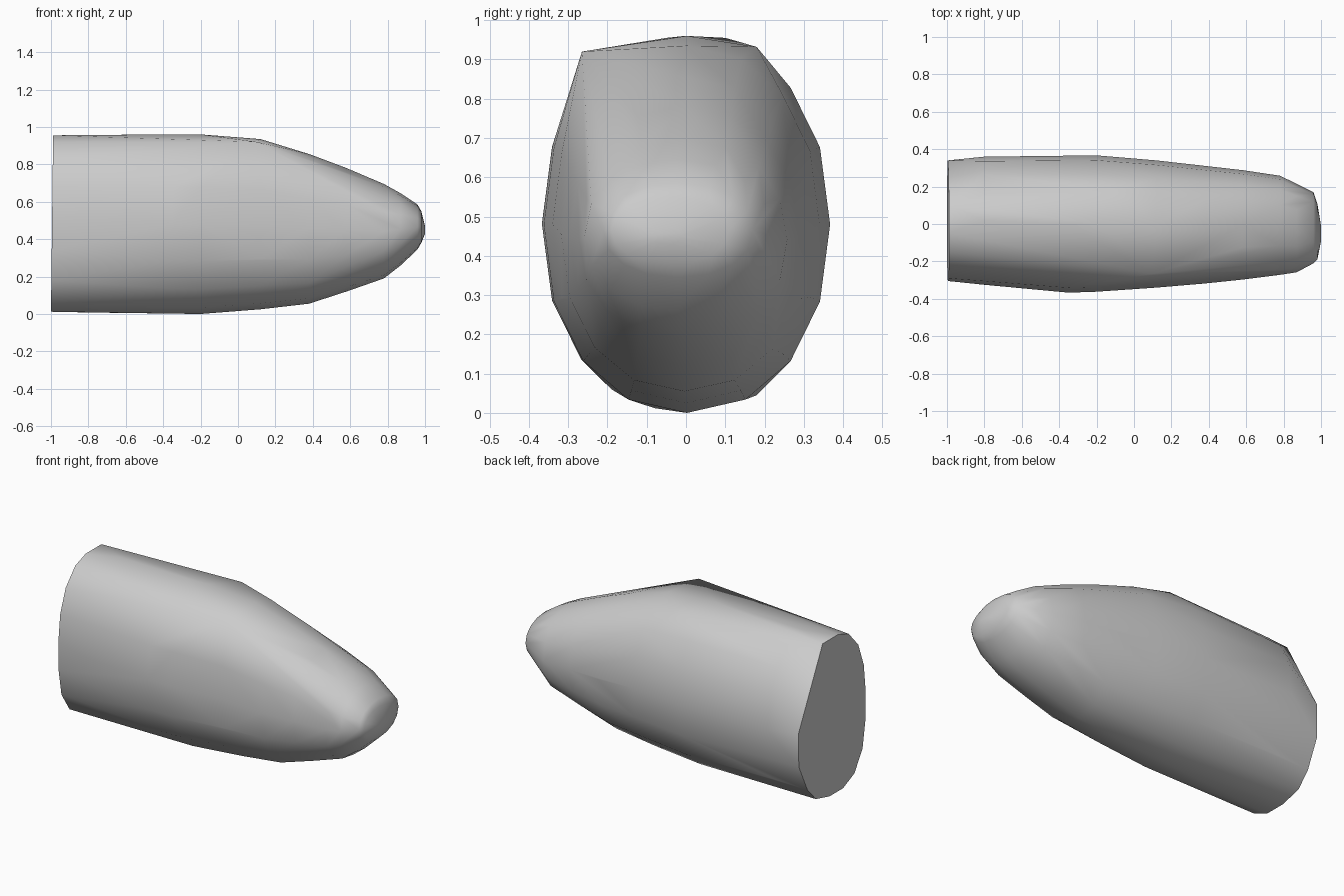
import bpy, bmesh, math

if "Cube" in bpy.data.objects:
    bpy.data.objects.remove(bpy.data.objects["Cube"])

# Hull stations: x, bottom z, top z, min y, max y
STATIONS = [
    (-0.80, .008, .957, -.325, .36),
    (-0.35, .004, .96, -.367, .362),
    (-0.20, .00, .96, -.362, .367),
    (0.12, .025, .935, -.34, .34),
    (0.38, .055, .855, -.318, .31),
    (0.58, .12, .78, -.297, .288),
    (0.78, .19, .695, -.272, .258),
    (0.87, .26, .645, -.258, .215),
    (0.96, .345, .585, -.21, .17),
    (0.98, .38, .55, -.19, .11),
    (1.00, .43, .47, -.09, -.01),
]
# Lopsided rear opening outline (y, z)
REAR = [(.10, .955), (.34, .50), (.34, .30), (.26, .13), (.18, .045), (.05, .012),
        (-.08, .012), (-.19, .06), (-.27, .18), (-.30, .34), (-.305, .52),
        (-.29, .68), (-.24, .82), (-.15, .92), (-.05, .955)]
# Raised shoulder corners
CORNERS = [(.10, -.265, .92), (-.10, .18, .932)]


def ring(x, z0, z1, y0, y1, sides=16, power=0.93):
    """Slightly squared oval across the hull."""
    pts = []
    for i in range(sides):
        a = math.tau * i / sides
        c, s = math.cos(a), math.sin(a)
        y = (y0 + y1) / 2 + (y1 - y0) / 2 * math.copysign(abs(c) ** power, c)
        z = (z0 + z1) / 2 + (z1 - z0) / 2 * math.copysign(abs(s) ** power, s)
        pts.append((x, y, z))
    return pts


# Blunt shell: skin tightly stretched over the stations
bm = bmesh.new()
points = [(-1.0 + .012 * z, y, z) for y, z in REAR] + CORNERS
for st in STATIONS:
    points += ring(*st)
verts = [bm.verts.new(p) for p in points]
res = bmesh.ops.convex_hull(bm, input=verts)
junk = {g for g in res["geom_interior"] + res["geom_unused"]
        if isinstance(g, bmesh.types.BMVert)}
bmesh.ops.delete(bm, geom=list(junk), context='VERTS')
bmesh.ops.recalc_face_normals(bm, faces=bm.faces)

mesh = bpy.data.meshes.new("blunt_shell")
bm.to_mesh(mesh)
bm.free()
shell = bpy.data.objects.new("blunt_shell", mesh)
bpy.context.collection.objects.link(shell)

# Smooth sides, crisp rear edge
bpy.context.view_layer.objects.active = shell
shell.select_set(True)
bpy.ops.object.shade_smooth_by_angle(angle=math.radians(50))
